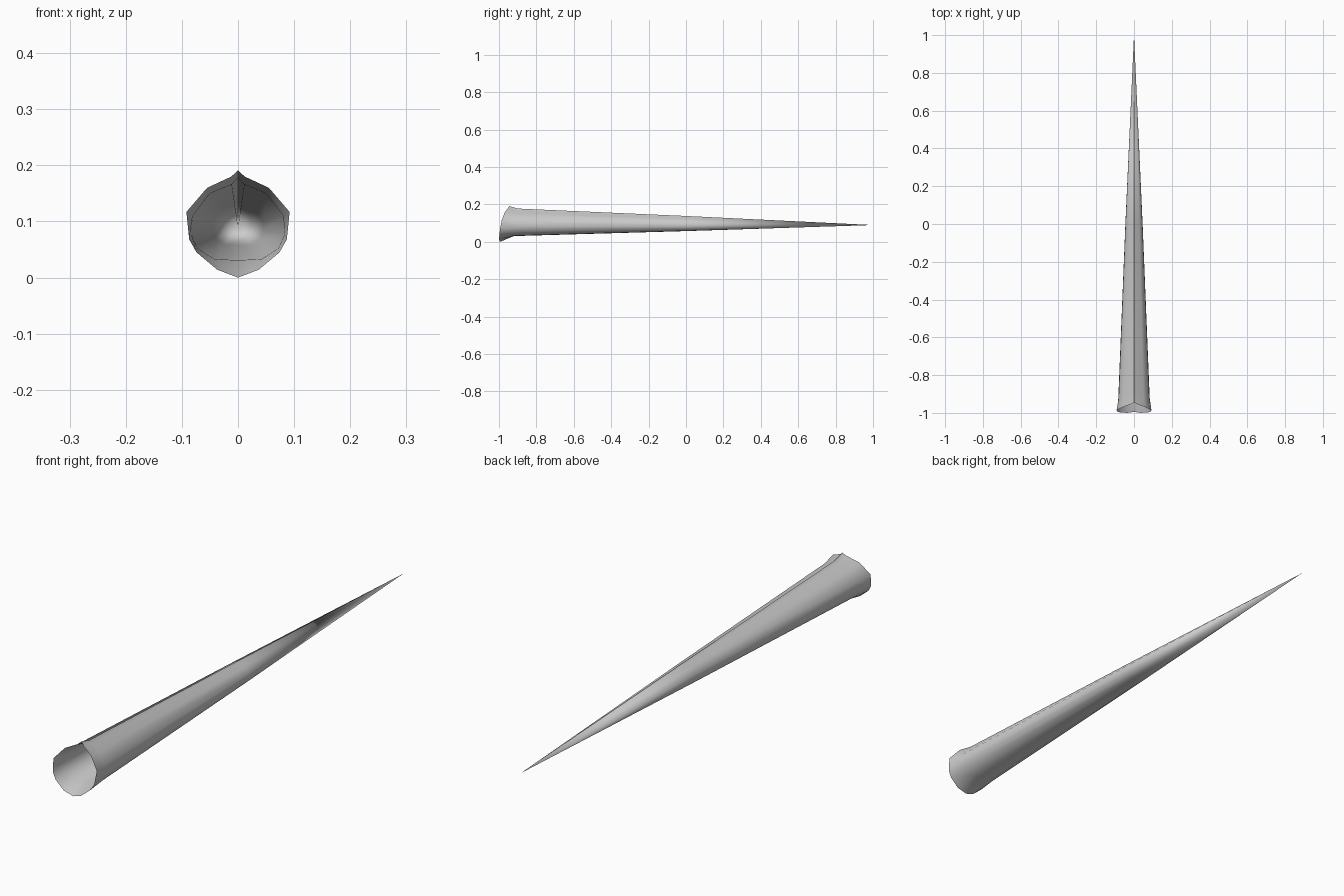
import bpy, bmesh

cube = bpy.data.objects.get("Cube")
if cube:
    bpy.data.objects.remove(cube, do_unlink=True)

grey = bpy.data.materials.new("pale_grey")
grey.use_nodes = True
colour = (0.6, 0.6, 0.6, 1)
grey.diffuse_color = colour
grey.node_tree.nodes["Principled BSDF"].inputs["Base Color"].default_value = colour

TIP_Z = 0.09
# Half outlines (x, y, z), from the top ridge down to the keel
rim = [(0, -0.945, 0.191), (0.012, -0.952, 0.18), (0.055, -0.968, 0.16),
       (0.092, -0.985, 0.117), (0.087, -0.994, 0.068), (0.074, -0.997, 0.045),
       (0.037, -1.0, 0.014), (0, -0.995, 0.0)]
neck = [(0, -0.9, 0.178), (0.011, -0.9, 0.166), (0.05, -0.91, 0.15),
        (0.081, -0.92, 0.11), (0.083, -0.92, 0.077), (0.072, -0.92, 0.052),
        (0.042, -0.92, 0.033), (0, -0.92, 0.031)]


def mirrored(half):
    """Close a half outline into a full ring."""
    return half + [(-x, y, z) for x, y, z in half[-2:0:-1]]


def tapered(ring, y, bulge):
    """Shrink a ring towards the tip."""
    s = (1 - y) / 1.91 * bulge
    return [(x * s, y, TIP_Z + (z - TIP_Z) * s) for x, _, z in ring]


# Open hollow spike: flared lip, neck, tapering body and point
neck_ring = mirrored(neck)
outlines = [mirrored(rim), neck_ring, tapered(neck_ring, 0.0, 1.05)]
bm = bmesh.new()
rings = [[bm.verts.new(p) for p in outline] for outline in outlines]
tip = bm.verts.new((0, 1, TIP_Z))
n = len(neck_ring)
for i in range(n):
    j = (i + 1) % n
    for a, b in zip(rings, rings[1:]):
        bm.faces.new((a[i], a[j], b[j], b[i]))
    bm.faces.new((rings[-1][i], rings[-1][j], tip))
bmesh.ops.recalc_face_normals(bm, faces=bm.faces)
mesh = bpy.data.meshes.new("hollow_spike")
bm.to_mesh(mesh)
bm.free()
mesh.materials.append(grey)

spike = bpy.data.objects.new("hollow_spike", mesh)
bpy.context.collection.objects.link(spike)
bpy.context.view_layer.objects.active = spike
spike.select_set(True)
bpy.ops.object.shade_smooth_by_angle(angle=0.7)
